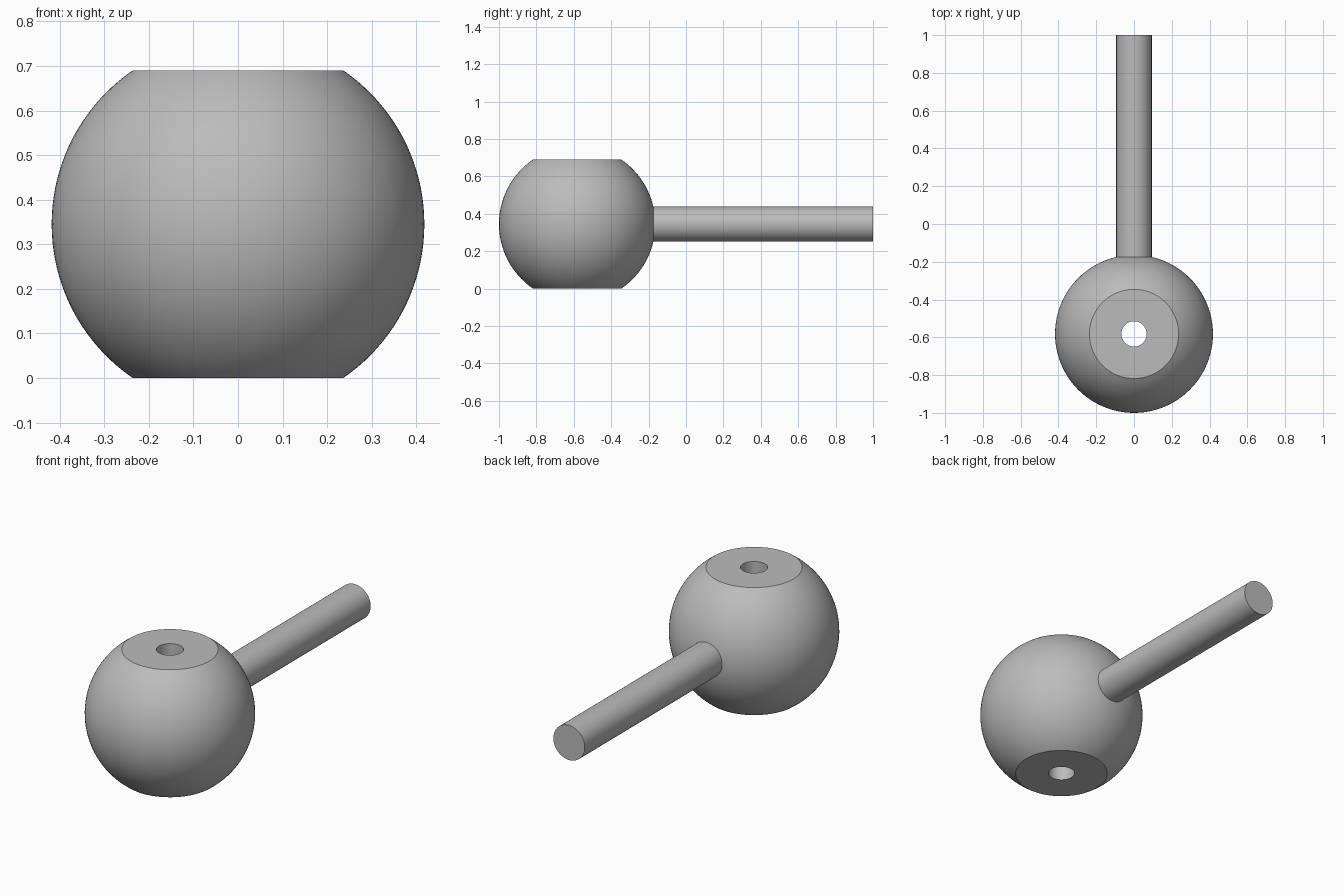
import bpy, bmesh, math
from mathutils import Matrix

cube = bpy.data.objects.get("Cube")
if cube:
    bpy.data.objects.remove(cube, do_unlink=True)

BALL_R, HALF_H, HOLE_R = 0.418, 0.345, 0.067
BALL_Y = -1 + BALL_R
ROD_R = 0.094
SEGMENTS = 96

grey = bpy.data.materials.new("plain grey")
grey.use_nodes = True
colour = (0.5, 0.5, 0.5, 1)
grey.diffuse_color = colour
grey.node_tree.nodes["Principled BSDF"].inputs["Base Color"].default_value = colour


def finish(bm, name):
    bmesh.ops.recalc_face_normals(bm, faces=bm.faces)
    mesh = bpy.data.meshes.new(name)
    bm.to_mesh(mesh)
    bm.free()
    mesh.materials.append(grey)
    obj = bpy.data.objects.new(name, mesh)
    bpy.context.collection.objects.link(obj)
    bpy.ops.object.select_all(action="DESELECT")
    obj.select_set(True)
    bpy.context.view_layer.objects.active = obj
    bpy.ops.object.shade_smooth_by_angle(angle=math.radians(30))
    return obj


# Ball with flat top and bottom and a through hole: revolved closed profile
limit = math.asin(HALF_H / BALL_R)
steps = 40
angles = [limit * (2 * i / steps - 1) for i in range(steps + 1)]
profile = [(BALL_R * math.cos(a), BALL_R * math.sin(a)) for a in angles]
profile += [(HOLE_R, HALF_H), (HOLE_R, -HALF_H)]
bm = bmesh.new()
rings = []
for s in range(SEGMENTS):
    t = 2 * math.pi * s / SEGMENTS
    rings.append([bm.verts.new((r * math.cos(t), BALL_Y + r * math.sin(t), HALF_H + z))
                  for r, z in profile])
for s, ring in enumerate(rings):
    after = rings[(s + 1) % SEGMENTS]
    for i in range(len(profile)):
        j = (i + 1) % len(profile)
        bm.faces.new((ring[i], after[i], after[j], ring[j]))
finish(bm, "drilled_ball")

# Rod running back from the ball, its front end sunk into the ball
start = BALL_Y + math.sqrt(BALL_R ** 2 - ROD_R ** 2) - 0.01
bm = bmesh.new()
bmesh.ops.create_cone(
    bm, cap_ends=True, segments=64, radius1=ROD_R, radius2=ROD_R, depth=1 - start,
    matrix=Matrix.Translation((0, (1 + start) / 2, HALF_H)) @ Matrix.Rotation(math.pi / 2, 4, "X"))
finish(bm, "handle_rod")
